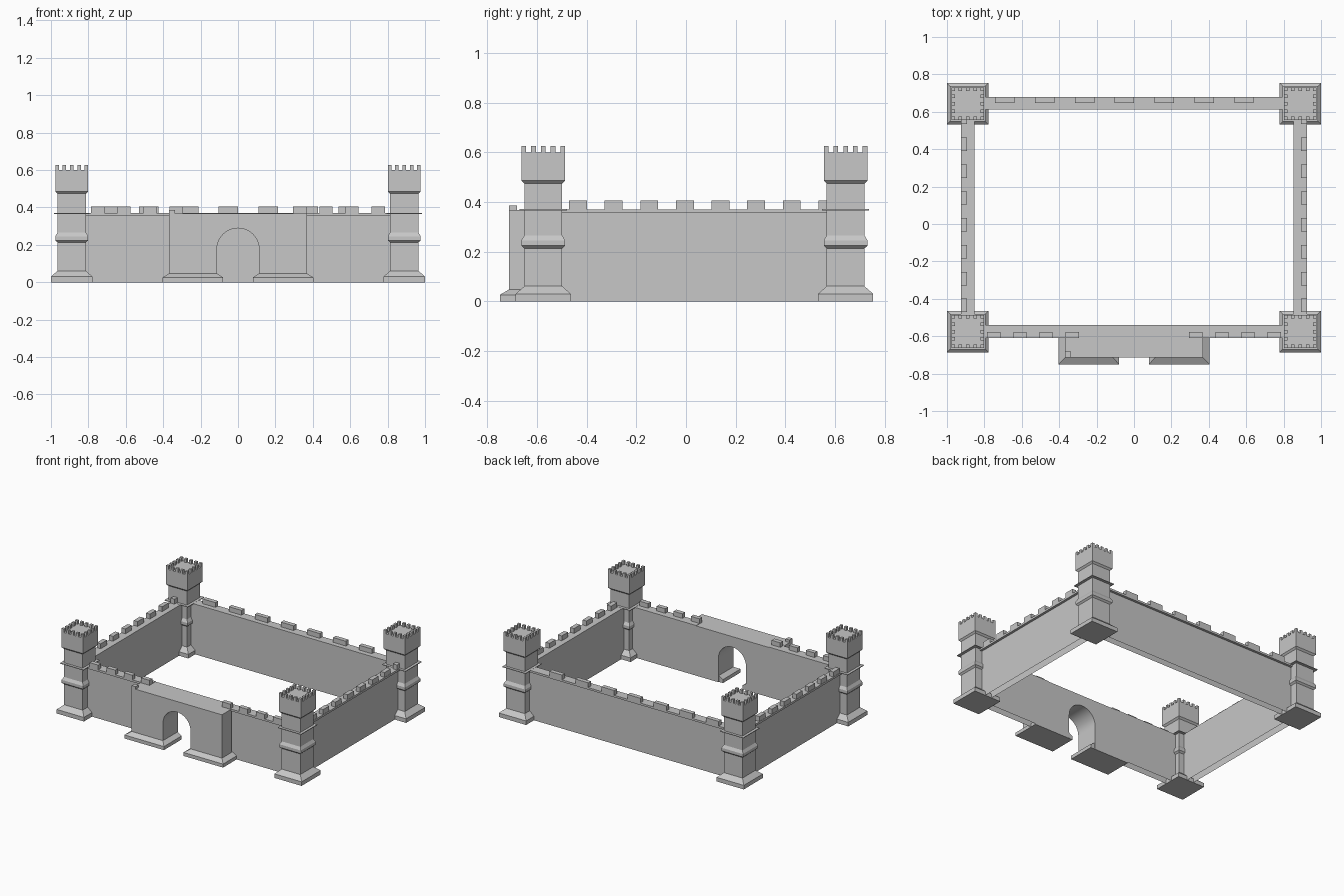
import bpy, bmesh, math

if "Cube" in bpy.data.objects:
    bpy.data.objects.remove(bpy.data.objects["Cube"])

stone = bpy.data.materials.new("grey_stone")
stone.diffuse_color = (0.57, 0.57, 0.57, 1)
stone.use_nodes = True
stone.node_tree.nodes["Principled BSDF"].inputs["Base Color"].default_value = stone.diffuse_color


def finish(name, bm):
    bmesh.ops.recalc_face_normals(bm, faces=bm.faces[:])
    me = bpy.data.meshes.new(name)
    bm.to_mesh(me)
    bm.free()
    me.materials.append(stone)
    ob = bpy.data.objects.new(name, me)
    bpy.context.collection.objects.link(ob)
    return ob


def box(bm, x0, x1, y0, y1, z0, z1):
    vs = bmesh.ops.create_cube(bm, size=1)["verts"]
    for v in vs:
        v.co.x = x0 if v.co.x < 0 else x1
        v.co.y = y0 if v.co.y < 0 else y1
        v.co.z = z0 if v.co.z < 0 else z1


def loft(bm, rings):
    """Stack of rectangles (x0, x1, y0, y1, z), skinned and capped."""
    loops = [[bm.verts.new((x, y, z)) for x, y in
              ((x0, y0), (x1, y0), (x1, y1), (x0, y1))]
             for x0, x1, y0, y1, z in rings]
    for a, b in zip(loops, loops[1:]):
        for i in range(4):
            j = (i + 1) % 4
            bm.faces.new((a[i], a[j], b[j], b[i]))
    bm.faces.new(loops[0])
    bm.faces.new(loops[-1])


def open_bottom(bm):
    """Hollow underside: drop the faces resting on the ground."""
    low = [f for f in bm.faces if all(abs(v.co.z) < 1e-5 for v in f.verts)]
    bmesh.ops.delete(bm, geom=low, context='FACES')


# Corner towers: square profile of (half width, height)
PROFILE = [(.111, 0), (.111, .03), (.076, .061), (.076, .213), (.088, .224),
           (.088, .246), (.076, .266), (.076, .366), (.095, .366),
           (.095, .371), (.076, .371), (.076, .474), (.088, .486), (.088, .6)]


def tower(name, cx, cy):
    bm = bmesh.new()
    loft(bm, [(cx - r, cx + r, cy - r, cy + r, z) for r, z in PROFILE])
    # small crenels round the rim
    r, w, n = .088, .019, 5
    for i in range(n):
        for k in range(n):
            if i in (0, n - 1) or k in (0, n - 1):
                x = cx - r + i * (2 * r - w) / (n - 1)
                y = cy - r + k * (2 * r - w) / (n - 1)
                box(bm, x, x + w, y, y + w, .6, .626)
    finish(name, bm)


for side, sx in (("left", -1), ("right", 1)):
    tower("front_%s_tower" % side, sx * .889, -.575)
    tower("back_%s_tower" % side, sx * .889, .643)

LIP = .018          # outward overhang of the wall caps
CAP, TOP = .355, .37

# Back wall with overhanging cap and outer merlons
bm = bmesh.new()
box(bm, -.87, .87, .612, .68 - LIP, 0, CAP)
open_bottom(bm)
box(bm, -.87, .87, .612, .68, CAP, TOP)
for i in range(7):
    x = -.69 + i * .213
    box(bm, x - .052, x + .052, .648, .68, TOP, .405)
finish("back_wall", bm)

# Side walls
for side, sx in (("left", -1), ("right", 1)):
    bm = bmesh.new()
    box(bm, *sorted((sx * .854, sx * (.926 - LIP))), -.56, .63, 0, CAP)
    open_bottom(bm)
    box(bm, *sorted((sx * .854, sx * .926)), -.56, .63, CAP, TOP)
    for i in range(8):
        y = -.435 + i * .1435
        box(bm, *sorted((sx * .892, sx * .924)), y - .036, y + .036, TOP, .406)
    finish(side + "_wall", bm)

# Front wall, one length each side of the gate
for side, sx in (("left", -1), ("right", 1)):
    bm = bmesh.new()
    box(bm, *sorted((sx * .295, sx * .87)), -.61 + LIP, -.539, 0, CAP)
    open_bottom(bm)
    box(bm, *sorted((sx * .295, sx * .87)), -.61, -.539, CAP, TOP)
    for i in range(4):
        x = sx * (.33 + i * .14)
        box(bm, x - .035, x + .035, -.61, -.578, TOP, .404)
    finish("front_%s_wall" % side, bm)


# Gatehouse: arched profile pulled through the wall
def arch_block(name, half, y0, y1, top):
    bm = bmesh.new()
    r, spring, seg = .113, .176, 24
    pts = [(-half, 0), (-r, 0)]
    pts += [(-r * math.cos(math.pi * i / seg), spring + r * math.sin(math.pi * i / seg))
            for i in range(seg + 1)]
    pts += [(r, 0), (half, 0), (half, top), (-half, top)]
    face = bm.faces.new([bm.verts.new((x, y0, z)) for x, z in pts])
    ext = bmesh.ops.extrude_face_region(bm, geom=[face], use_keep_orig=True)["geom"]
    bmesh.ops.translate(bm, vec=(0, y1 - y0, 0),
                        verts=[g for g in ext if isinstance(g, bmesh.types.BMVert)])
    bmesh.ops.remove_doubles(bm, verts=bm.verts[:], dist=1e-5)
    bmesh.ops.recalc_face_normals(bm, faces=bm.faces[:])
    open_bottom(bm)
    ob = finish(name, bm)
    bpy.ops.object.select_all(action='DESELECT')
    ob.select_set(True)
    bpy.context.view_layer.objects.active = ob
    bpy.ops.object.shade_smooth_by_angle(angle=math.radians(30))


arch_block("gatehouse", .369, -.714, -.6, .367)
arch_block("gate_wall", .295, -.6, -.539, .367)

# Single corner merlon on the gatehouse
bm = bmesh.new()
box(bm, -.369, -.336, -.714, -.681, .367, .386)
finish("gatehouse_merlon", bm)

# Flared plinths running through beside the gate
for side, sx in (("left", -1), ("right", 1)):
    bm = bmesh.new()
    outer = sorted((sx * .08, sx * .403))
    inner = sorted((sx * .113, sx * .369))
    loft(bm, [(*outer, -.75, -.545, 0), (*outer, -.75, -.545, .026),
              (*inner, -.714, -.545, .047)])
    finish("gate_%s_plinth" % side, bm)
